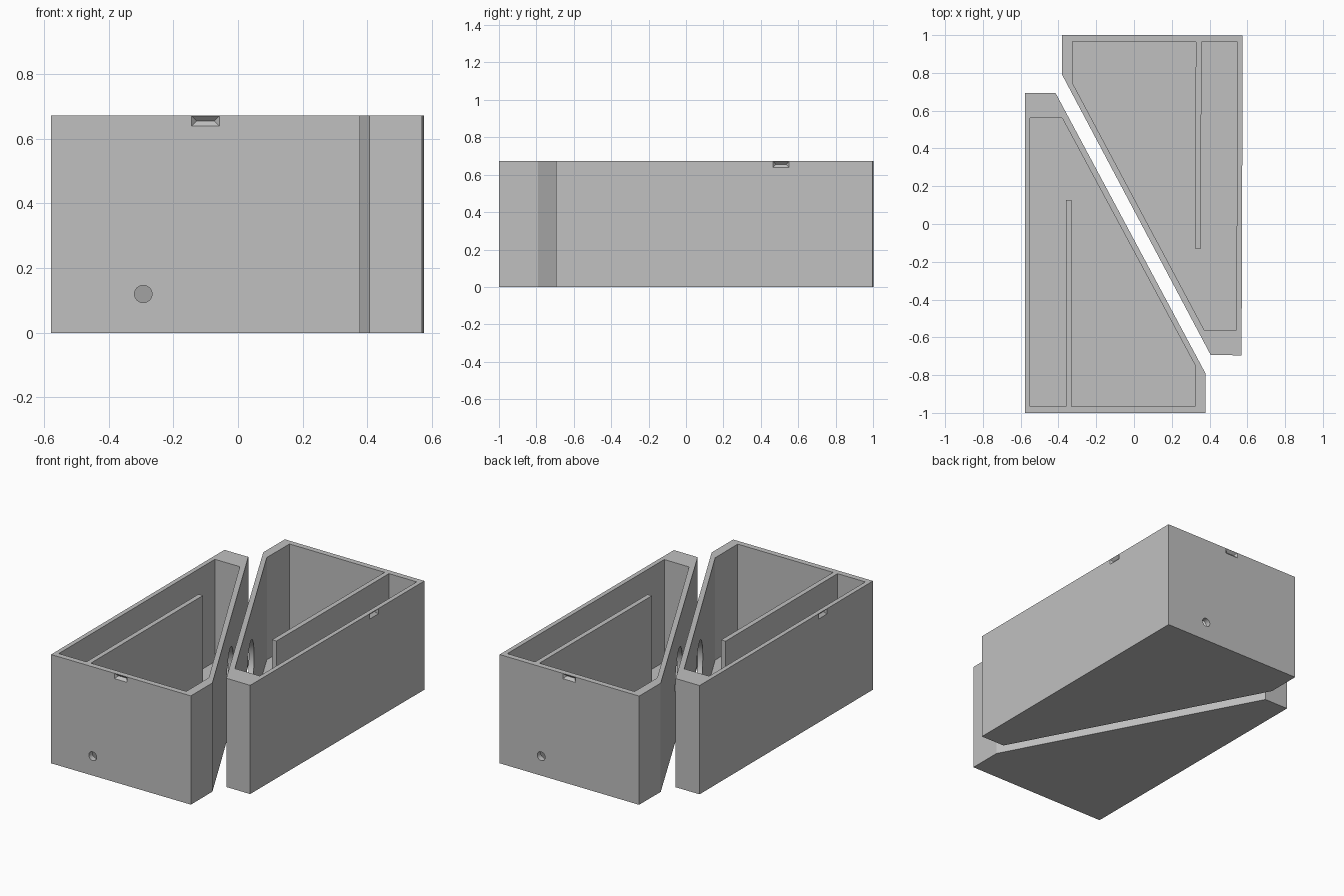
import bpy, bmesh, math
from mathutils import Matrix, Vector

if "Cube" in bpy.data.objects:
    bpy.data.objects.remove(bpy.data.objects["Cube"])

H, FLOOR = 0.672, 0.04

grey = bpy.data.materials.new("plain grey")
grey.diffuse_color = (0.53, 0.53, 0.53, 1)
grey.use_nodes = True
grey.node_tree.nodes["Principled BSDF"].inputs["Base Color"].default_value = grey.diffuse_color


def finish(bm, name):
    bmesh.ops.recalc_face_normals(bm, faces=bm.faces)
    me = bpy.data.meshes.new(name)
    bm.to_mesh(me)
    bm.free()
    me.materials.append(grey)
    ob = bpy.data.objects.new(name, me)
    bpy.context.collection.objects.link(ob)
    return ob


def prism(name, outline, z0, z1):
    bm = bmesh.new()
    face = bm.faces.new([bm.verts.new((x, y, z0)) for x, y in outline])
    ext = bmesh.ops.extrude_face_region(bm, geom=[face])
    verts = [v for v in ext["geom"] if isinstance(v, bmesh.types.BMVert)]
    bmesh.ops.translate(bm, verts=verts, vec=(0, 0, z1 - z0))
    return finish(bm, name)


def drill(name, centre, axis, radius, depth, sides):
    bm = bmesh.new()
    rot = Vector((0, 0, 1)).rotation_difference(Vector(axis)).to_matrix().to_4x4()
    bmesh.ops.create_cone(bm, cap_ends=True, segments=sides, radius1=radius,
                          radius2=radius, depth=depth,
                          matrix=Matrix.Translation(centre) @ rot)
    return finish(bm, name)


def notch(name, centre, turn):
    # V-shaped recess with sloping ends; local +y points into the wall
    bm = bmesh.new()
    w, h, d, out = 0.0425, 0.016, 0.016, 0.004
    k = 1 + out / d
    a = [bm.verts.new((sx * (w + 0.004), -out, sz * h * k))
         for sx, sz in ((-1, -1), (1, -1), (1, 1), (-1, 1))]
    l, r = bm.verts.new((-0.0275, d, 0)), bm.verts.new((0.0275, d, 0))
    for f in (a, (a[0], a[1], r, l), (a[3], a[2], r, l), (a[0], a[3], l), (a[1], a[2], r)):
        bm.faces.new(f)
    bm.transform(Matrix.Translation(centre) @ Matrix.Rotation(turn, 4, 'Z'))
    return finish(bm, name)


def cut(ob, cutter):
    mod = ob.modifiers.new("cut", 'BOOLEAN')
    mod.operation, mod.solver, mod.object = 'DIFFERENCE', 'EXACT', cutter
    bpy.context.view_layer.objects.active = ob
    bpy.ops.object.modifier_apply(modifier=mod.name)
    bpy.data.objects.remove(cutter)


# Outer block of one half, with the slanted joining face
case = prism("front_half_case",
             [(-0.578, -1), (0.378, -1), (0.378, -0.79), (-0.415, 0.693), (-0.578, 0.693)],
             0, H)

# Cavity, folded around the thin divider wall
cut(case, prism("cavity",
                [(-0.55, -0.965), (-0.36, -0.965), (-0.36, 0.128), (-0.33, 0.128),
                 (-0.33, -0.965), (0.322, -0.965), (0.322, -0.745), (-0.38, 0.56),
                 (-0.55, 0.56)], FLOOR, H + 0.1))

# Large round opening in the slanted wall
cut(case, drill("opening", (-0.025, -0.07, 0.335), (1.483, 0.793, 0), 0.165, 0.2, 48))

# Small cable hole in the end wall
cut(case, drill("cable_hole", (-0.293, -0.99, 0.12), (0, 1, 0), 0.027, 0.12, 32))

# Latch recesses just below the rim
cut(case, notch("end_latch", (-0.1005, -1, 0.655), 0))
cut(case, notch("side_latch", (-0.578, -0.51, 0.655), -math.pi / 2))

# Opposite half, turned about the centre
back = case.copy()
back.data = case.data.copy()
back.name = "back_half_case"
back.data.transform(Matrix.Translation((-0.006, 0, 0)) @ Matrix.Rotation(math.pi - 0.0035, 4, 'Z'))
bpy.context.collection.objects.link(back)

# Smooth the round holes, keep box edges sharp
for ob in (case, back):
    bpy.ops.object.select_all(action='DESELECT')
    ob.select_set(True)
    bpy.context.view_layer.objects.active = ob
    bpy.ops.object.shade_smooth_by_angle(angle=math.radians(20))
